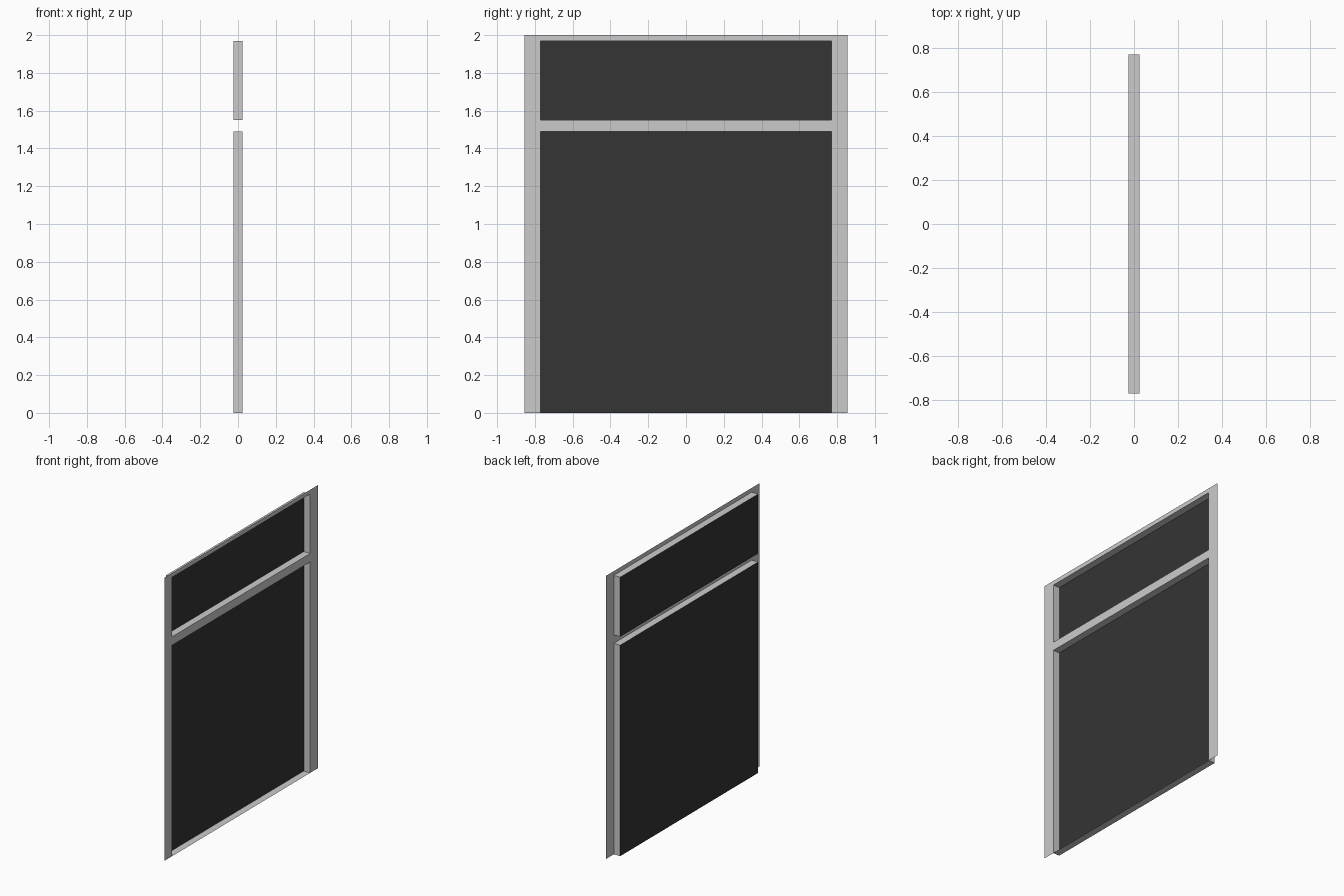
import bpy
import bmesh

if "Cube" in bpy.data.objects:
    bpy.data.objects.remove(bpy.data.objects["Cube"])

FRONT, BACK = 0.025, -0.025      # face-frame plane and recessed panel plane
OUTER, INNER, TOP = 0.855, 0.77, 2.0
OPENINGS = {"lower": (0.0, 1.49), "upper": (1.55, 1.97)}

dark = bpy.data.materials.new("dark_panel")
dark.diffuse_color = (0.035, 0.035, 0.035, 1)
dark.use_nodes = True
dark.node_tree.nodes["Principled BSDF"].inputs["Base Color"].default_value = dark.diffuse_color


def sheet_object(name, quads, material=None):
    """Make one open-sheet mesh from quads, welding shared corners."""
    bm = bmesh.new()
    for quad in quads:
        bm.faces.new([bm.verts.new(p) for p in quad])
    bmesh.ops.remove_doubles(bm, verts=bm.verts, dist=1e-5)
    mesh = bpy.data.meshes.new(name)
    bm.to_mesh(mesh)
    bm.free()
    if material:
        mesh.materials.append(material)
    obj = bpy.data.objects.new(name, mesh)
    bpy.context.collection.objects.link(obj)
    return obj


def upright(x, y0, y1, z0, z1):
    """Vertical rectangle facing +x."""
    return [(x, y0, z0), (x, y1, z0), (x, y1, z1), (x, y0, z1)]


# Flat face frame: grid of cells with the two openings left out
ys = (-OUTER, -INNER, INNER, OUTER)
zs = sorted({z for span in OPENINGS.values() for z in span} | {TOP})
cells = []
for y0, y1 in zip(ys, ys[1:]):
    for z0, z1 in zip(zs, zs[1:]):
        if y0 == -INNER and (z0, z1) in OPENINGS.values():
            continue
        cells.append(upright(FRONT, y0, y1, z0, z1))
sheet_object("face_frame", cells)

for label, (z0, z1) in OPENINGS.items():
    # Recess walls around the opening, facing inwards
    rim = upright(FRONT, -INNER, INNER, z0, z1)
    walls = []
    for a, b in zip(rim, rim[1:] + rim[:1]):
        walls.append([a, b, (BACK, *b[1:]), (BACK, *a[1:])])
    sheet_object(label + "_recess_walls", walls)
    # Dark panel closing the back of the recess
    sheet_object(label + "_panel", [upright(BACK, -INNER, INNER, z0, z1)], dark)
